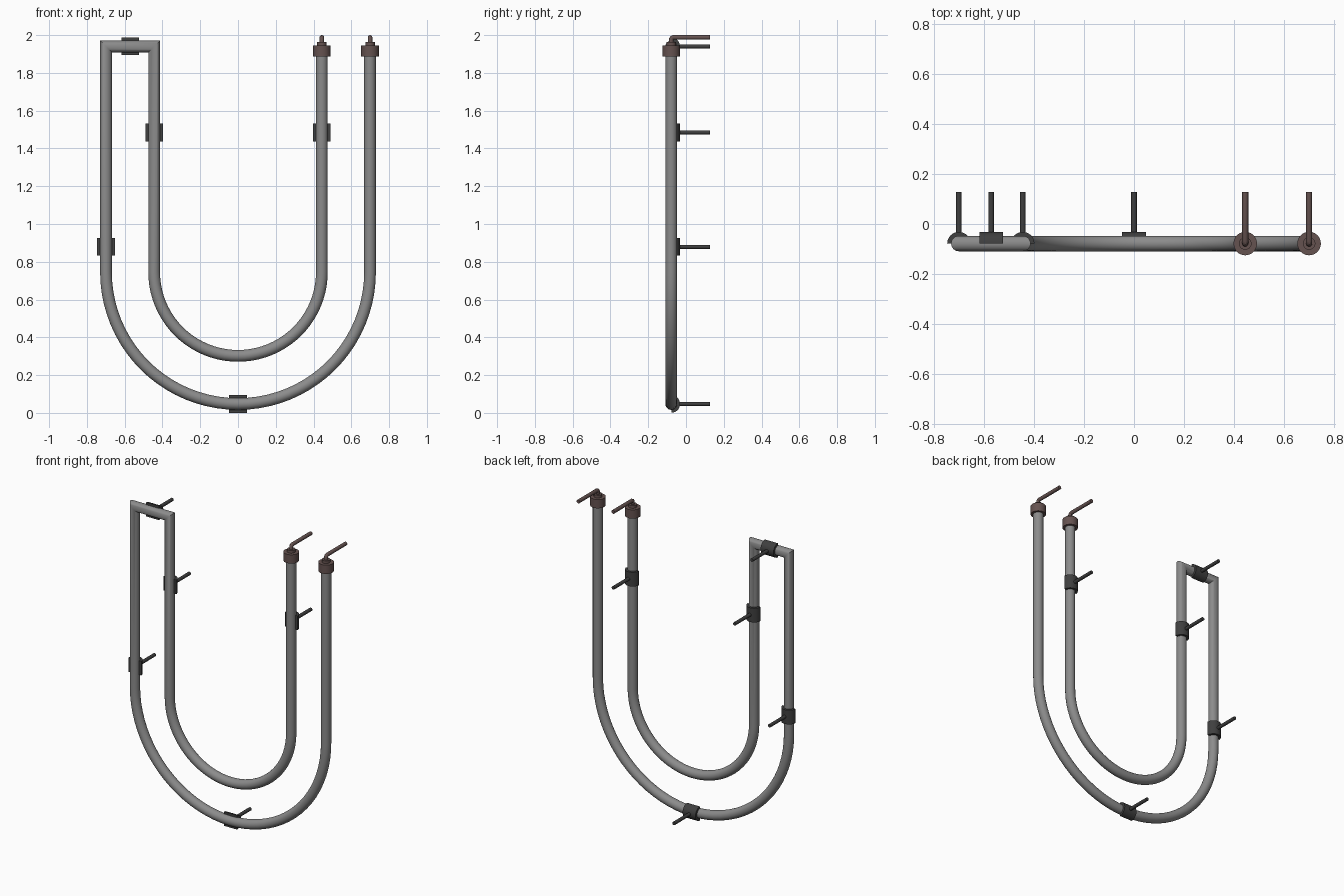
import bpy, bmesh
from math import sin, cos, pi, radians
from mathutils import Vector

if "Cube" in bpy.data.objects:
    bpy.data.objects.remove(bpy.data.objects["Cube"])

Y0 = -0.078                 # depth of the tube centre line
ZC = 0.746                  # height of the bend centre
R_OUT, R_IN = 0.699, 0.444  # bend radii
TUBE_R = 0.031
TOP = 1.94
X, Y = Vector((1, 0, 0)), Vector((0, 1, 0))


def material(name, rgb):
    m = bpy.data.materials.new(name)
    m.diffuse_color = (*rgb, 1)
    m.use_nodes = True
    m.node_tree.nodes["Principled BSDF"].inputs["Base Color"].default_value = m.diffuse_color
    return m


TUBE = material("tube_grey", (0.26, 0.26, 0.26))
DARK = material("clip_dark", (0.05, 0.05, 0.05))
BROWN = material("cap_brown", (0.13, 0.085, 0.08))


def circle(r, n=24):
    return [(r * cos(2 * pi * i / n), r * sin(2 * pi * i / n)) for i in range(n)]


def half_ring(r_in, r_out, n=16):
    arc = [-pi / 2 + pi * i / n for i in range(n + 1)]
    return ([(r_out * cos(a), r_out * sin(a)) for a in arc] +
            [(r_in * cos(a), r_in * sin(a)) for a in reversed(arc)])


def sweep(bm, path, profile, normal):
    """Sweep a closed profile along a planar path with mitred corners."""
    path = [Vector(p) for p in path]
    dirs = [(b - a).normalized() for a, b in zip(path, path[1:])]
    rings = []
    for i, p in enumerate(path):
        a, b = dirs[max(i - 1, 0)], dirs[min(i, len(dirs) - 1)]
        t = (a + b).normalized()
        side = t.cross(normal) / t.dot(a)
        rings.append([bm.verts.new(p + normal * u + side * v) for u, v in profile])
    n = len(profile)
    for r, s in zip(rings, rings[1:]):
        for j in range(n):
            k = (j + 1) % n
            bm.faces.new((r[j], r[k], s[k], s[j]))
    bm.faces.new(rings[0])
    bm.faces.new(rings[-1])


def finish(name, bm, mat):
    bmesh.ops.recalc_face_normals(bm, faces=bm.faces)
    me = bpy.data.meshes.new(name)
    bm.to_mesh(me)
    bm.free()
    me.materials.append(mat)
    ob = bpy.data.objects.new(name, me)
    bpy.context.collection.objects.link(ob)
    bpy.ops.object.select_all(action='DESELECT')
    ob.select_set(True)
    bpy.context.view_layer.objects.active = ob
    bpy.ops.object.shade_smooth_by_angle(angle=radians(35))


def bend(radius, start, end, n=40):
    angles = [start + (end - start) * i / n for i in range(n + 1)]
    return [(radius * cos(a), Y0, ZC + radius * sin(a)) for a in angles]


# One continuous tube: outer U, top bridge, inner U
path = ([(R_OUT, Y0, 1.90)] + bend(R_OUT, 0, -pi) +
        [(-R_OUT, Y0, TOP), (-R_IN, Y0, TOP)] +
        bend(R_IN, -pi, 0) + [(R_IN, Y0, 1.90)])
bm = bmesh.new()
sweep(bm, path, circle(TUBE_R), Y)
finish("double_u_tube", bm, TUBE)

# Half-sleeve wall clips with a peg going back
clips = {"outer_left": (-R_OUT, 0.879, False),
         "inner_left": (-R_IN, 1.485, False),
         "inner_right": (R_IN, 1.485, False),
         "bridge": (-0.57, TOP, True),
         "bottom": (0, ZC - R_OUT, True)}
for name, (x, z, horizontal) in clips.items():
    c = Vector((x, Y0, z))
    axis = X if horizontal else Vector((0, 0, 1))
    bm = bmesh.new()
    sweep(bm, [c - axis * 0.047, c + axis * 0.047], half_ring(0.0305, 0.0465), Y)
    sweep(bm, [c + Y * 0.036, c + Y * 0.205], circle(0.011, 16), X)
    finish("wall_clip_" + name, bm, DARK)

# End caps with collar and bent wire stem
for name, x in (("outer", R_OUT), ("inner", R_IN)):
    bm = bmesh.new()
    for r, z0, z1 in ((0.047, 1.887, 1.945), (0.025, 1.945, 1.963)):
        sweep(bm, [(x, Y0, z0), (x, Y0, z1)], circle(r), Y)
    sweep(bm, [(x, Y0, 1.95), (x, Y0, 1.978), (x, Y0 + 0.004, 1.985),
               (x, Y0 + 0.011, 1.988), (x, 0.127, 1.988)], circle(0.012, 16), X)
    finish("end_cap_" + name, bm, BROWN)
